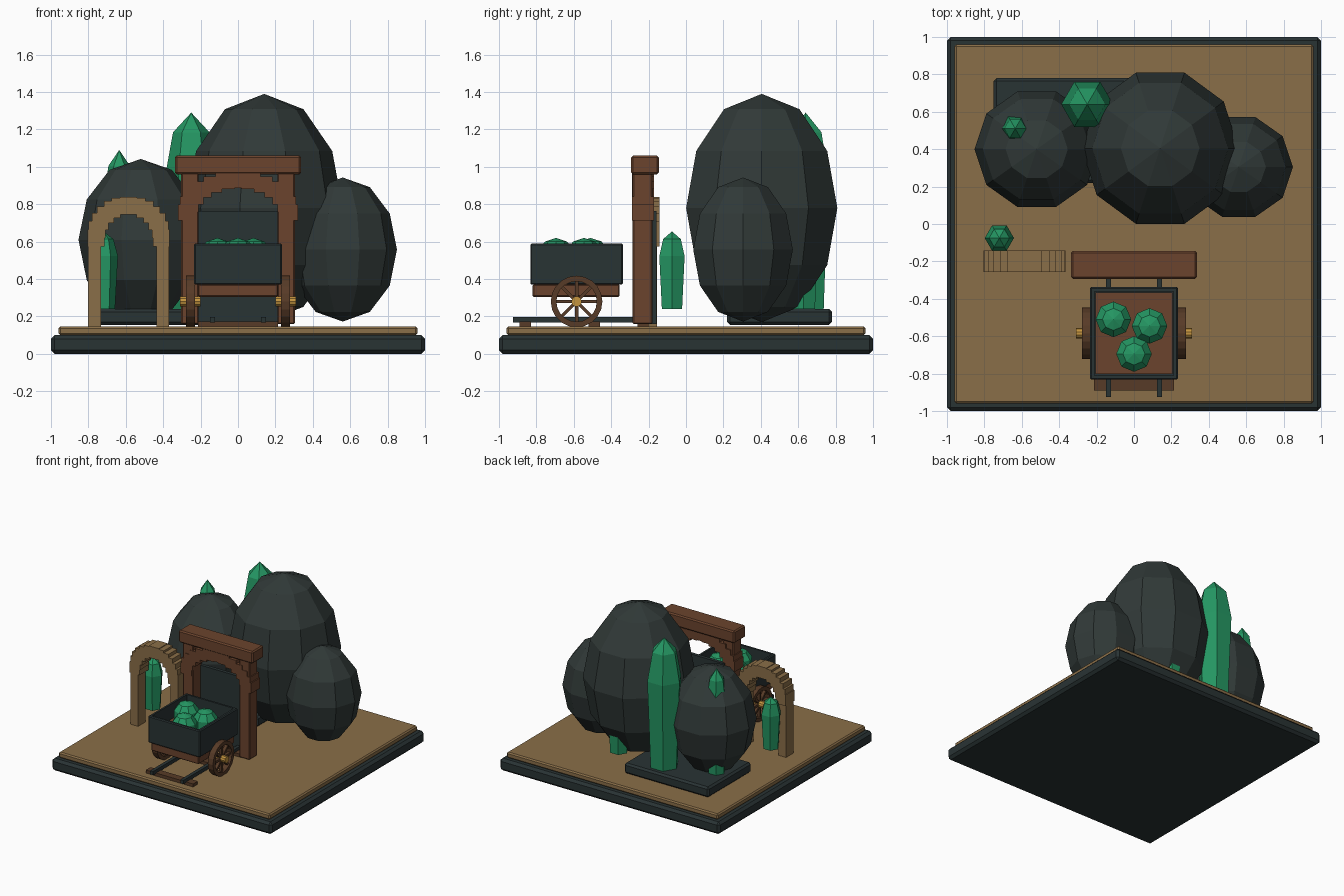
import bpy, bmesh, math
from mathutils import Matrix, Vector

old = bpy.data.objects.get("Cube")
if old:
    bpy.data.objects.remove(old, do_unlink=True)


def material(name, rgb):
    m = bpy.data.materials.new(name)
    m.use_nodes = True
    m.diffuse_color = (*rgb, 1)
    m.node_tree.nodes["Principled BSDF"].inputs["Base Color"].default_value = (*rgb, 1)
    return m


STONE = material("grey_stone", (.03, .041, .039))
IRON = material("dark_iron", (.022, .033, .034))
SAND = material("sandstone", (.255, .157, .065))
WOOD = material("red_wood", (.147, .057, .026))
DARK_WOOD = material("dark_wood", (.095, .043, .02))
GREEN = material("emerald", (.018, .31, .125))
GOLD = material("brass", (.56, .3, .05))


def finish(bm, name, mat):
    bmesh.ops.recalc_face_normals(bm, faces=bm.faces)
    me = bpy.data.meshes.new(name)
    bm.to_mesh(me)
    bm.free()
    me.materials.append(mat)
    ob = bpy.data.objects.new(name, me)
    bpy.context.collection.objects.link(ob)
    return ob


def add_box(bm, centre, size, turn=Matrix()):
    bmesh.ops.create_cube(bm, size=1, matrix=Matrix.Translation(centre) @ turn @ Matrix.Diagonal((*size, 1)))


def box(name, mat, x, y, z, bevel=0):
    """Box from its extents along each axis."""
    bm = bmesh.new()
    spans = (x, y, z)
    add_box(bm, [(a + b) / 2 for a, b in spans], [b - a for a, b in spans])
    if bevel:
        bmesh.ops.bevel(bm, geom=bm.edges[:], offset=bevel, segments=1, affect='EDGES')
    return finish(bm, name, mat)


def lathe(name, mat, profile, sides, centre, scale):
    """Faceted solid from (radius, height) points; zero radius makes a tip."""
    bm = bmesh.new()
    rings = []
    for r, h in profile:
        count = sides if r > 1e-4 else 1
        rings.append([bm.verts.new((r * math.cos(math.tau * i / sides) * scale[0] + centre[0],
                                    r * math.sin(math.tau * i / sides) * scale[1] + centre[1],
                                    h * scale[2] + centre[2])) for i in range(count)])
    for low, high in zip(rings, rings[1:]):
        for i in range(sides):
            j = (i + 1) % sides
            corners = [low[i % len(low)], low[j % len(low)], high[j % len(high)], high[i % len(high)]]
            bm.faces.new(list(dict.fromkeys(corners)))
    if len(rings[0]) > 1:
        bm.faces.new(rings[0][::-1])
    return finish(bm, name, mat)


def ball_profile(rings):
    return [(math.sin(math.pi * i / rings), -math.cos(math.pi * i / rings)) for i in range(rings + 1)]


def block_arch(name, mat, cx, cz, rx, rz, y, size, count):
    """Stepped arch of upright blocks along a half ellipse."""
    bm = bmesh.new()
    for i in range(count):
        a = math.pi * i / (count - 1)
        add_box(bm, (cx + rx * math.cos(a), y, cz + rz * math.sin(a)), size)
    return finish(bm, name, mat)


# Ground
box("base_plinth", IRON, (-1, 1), (-1, 1), (0, .1), .02)
box("sand_ground", SAND, (-.96, .96), (-.96, .96), (.1, .147), .01)
box("crystal_slab", IRON, (-.75, .02), (.22, .78), (.155, .24), .015)

# Boulders
for name, centre, scale in (("large_boulder", (.14, .405, .78), (.42, .425, .61)),
                            ("right_boulder", (-.52, .4, .61), (.333, .325, .432)),
                            ("left_boulder", (.56, .305, .558), (.29, .28, .385))):
    lathe(name, STONE, ball_profile(6), 10, centre, scale)

# Crystals
crystal = [(.8, 0), (1, .68), (.7, .9), (0, 1)]
for name, x, y, r, height in (("tall_crystal", -.25, .64, .139, 1.05),
                              ("back_crystal", -.635, .51, .083, .85),
                              ("arch_crystal", -.72, -.075, .078, .415),
                              ("hidden_crystal", .17, .627, .09, .5)):
    lathe(name, GREEN, crystal, 6, (x, y, .24), (r, r, height))

# Sandstone arch
for side, word in ((1, "left"), (-1, "right")):
    cx = -.585 + side * .182
    box(word + "_stone_post", SAND, (cx - .034, cx + .034), (-.25, -.155), (.145, .6))
block_arch("stone_arch", SAND, -.585, .62, .175, .175, -.2, (.09, .115, .09), 13)

# Timber gate with a dark doorway
for side, word in ((1, "left"), (-1, "right")):
    cx = side * .257
    box(word + "_gate_post", WOOD, (cx - .047, cx + .047), (-.285, -.18), (.16, .97), .006)
block_arch("gate_arch", WOOD, 0, .755, .27, .175, -.23, (.1, .118, .085), 13)
box("gate_lintel", WOOD, (-.337, .337), (-.293, -.145), (.96, 1.06), .01)
box("doorway_panel", IRON, (-.235, .235), (-.185, -.157), (.16, .765))

# Track
for side, word in ((1, "left"), (-1, "right")):
    box(word + "_rail", IRON, (side * .137 - .014, side * .137 + .014), (-.925, -.16), (.167, .197))
for i, y in enumerate((-.86, -.49, -.23)):
    box(f"sleeper_{i + 1}", DARK_WOOD, (-.215, .215), (y - .03, y + .03), (.145, .172))

# Cart tub: inset the top face and sink it
bm = bmesh.new()
add_box(bm, (0, -.585, .48), (.47, .495, .22))
bmesh.ops.bevel(bm, geom=bm.edges[:], offset=.007, segments=1, affect='EDGES')
bm.normal_update()
top = max(bm.faces, key=lambda f: f.calc_center_median().z)
bmesh.ops.inset_region(bm, faces=[top], thickness=.022)
walls = bmesh.ops.extrude_face_region(bm, geom=[top])
bmesh.ops.delete(bm, geom=[top], context='FACES_ONLY')
bmesh.ops.translate(bm, verts=[v for v in walls["geom"] if isinstance(v, bmesh.types.BMVert)],
                    vec=Vector((0, 0, -.14)))
finish(bm, "cart_tub", IRON)
box("cart_floor", WOOD, (-.206, .206), (-.803, -.367), (.452, .47))
box("cart_chassis", WOOD, (-.215, .215), (-.82, -.355), (.305, .372), .006)

# Ore in the cart
for i, (x, y) in enumerate(((-.11, -.51), (.083, -.545), (0, -.695))):
    lathe(f"ore_{i + 1}", GREEN, ball_profile(5), 8, (x, y, .52), (.1, .1, .1))


def wheel(side, word):
    """Spoked wheel with a rim ring, spokes and a brass hub."""
    centre = Vector((side * .255, -.585, .28))
    bm = bmesh.new()
    sides = 20
    loops = []
    for r, dx in ((.138, -.024), (.138, .024), (.108, .024), (.108, -.024)):
        loops.append([bm.verts.new(centre + Vector((dx, r * math.cos(math.tau * i / sides),
                                                    r * math.sin(math.tau * i / sides))))
                      for i in range(sides)])
    for k in range(4):
        a, b = loops[k], loops[(k + 1) % 4]
        for i in range(sides):
            j = (i + 1) % sides
            bm.faces.new((a[i], a[j], b[j], b[i]))
    for k in range(4):
        add_box(bm, centre, (.026, .018, .23), Matrix.Rotation(math.pi * k / 4, 4, 'X'))
    finish(bm, word + "_wheel", DARK_WOOD)
    bm = bmesh.new()
    bmesh.ops.create_cone(bm, cap_ends=True, segments=10, radius1=.028, radius2=.028, depth=.11,
                          matrix=Matrix.Translation(centre) @ Matrix.Rotation(math.pi / 2, 4, 'Y'))
    finish(bm, word + "_wheel_hub", GOLD)


wheel(1, "left")
wheel(-1, "right")
